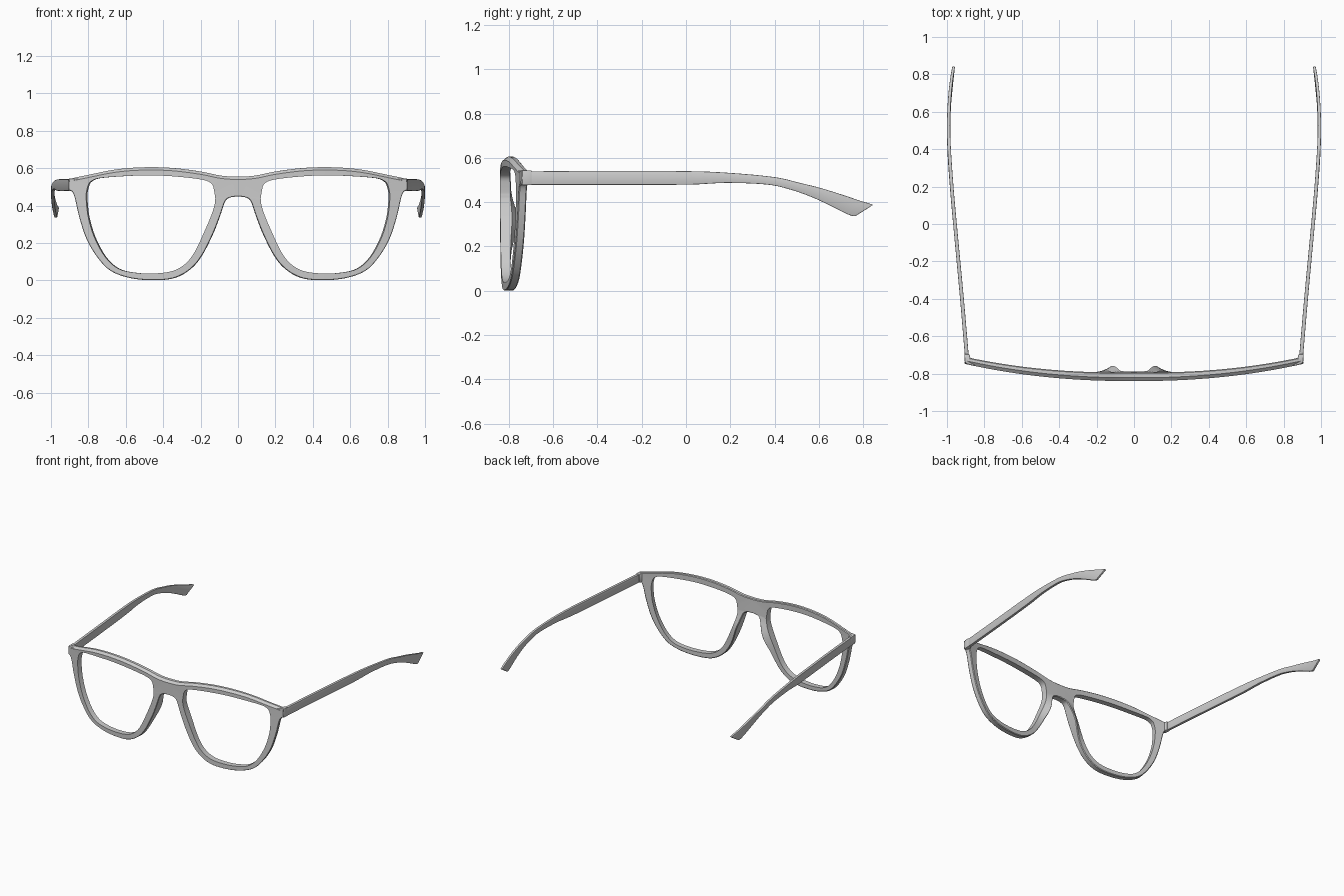
import bpy, bmesh, math
from mathutils import Vector

if "Cube" in bpy.data.objects:
    bpy.data.objects.remove(bpy.data.objects["Cube"])


def spline(pts, before, after, sub):
    """Catmull-Rom through pts, with ghost end points."""
    p = [Vector(q) for q in [before] + pts + [after]]
    out = []
    for i in range(1, len(p) - 2):
        a, b, c, d = p[i - 1:i + 3]
        for k in range(sub):
            t = k / sub
            out.append(0.5 * (2 * b + (c - a) * t + (2 * a - 5 * b + 4 * c - d) * t * t
                              + (3 * b - a - 3 * c + d) * t ** 3))
    return out + [p[-2]]


def finish(name, bm, bevel=0, angle=35):
    """Turn a bmesh of the +x half into a mirrored, smooth-shaded object."""
    bmesh.ops.recalc_face_normals(bm, faces=bm.faces)
    if bevel:
        edges = [e for e in bm.edges if e.calc_face_angle(0) > math.radians(40)]
        bmesh.ops.bevel(bm, geom=edges, offset=bevel, segments=2, profile=0.5, affect='EDGES')
    me = bpy.data.meshes.new(name)
    bm.to_mesh(me)
    bm.free()
    ob = bpy.data.objects.new(name, me)
    bpy.context.collection.objects.link(ob)
    ob.modifiers.new("mirror", 'MIRROR').merge_threshold = 0.0005
    bpy.ops.object.select_all(action='DESELECT')
    bpy.context.view_layer.objects.active = ob
    ob.select_set(True)
    bpy.ops.object.shade_smooth_by_angle(angle=math.radians(angle))
    return ob


# Front frame: paired outline points (x, z), rim outside and lens opening
outer = [(0, .555), (.09, .56), (.2, .582), (.35, .601), (.5, .605), (.65, .594), (.8, .565),
         (.893, .545), (.905, .535), (.905, .485), (.888, .475), (.873, .44), (.85, .34),
         (.81, .22), (.75, .12), (.68, .05), (.575, .012), (.45, .001), (.34, .013), (.255, .06),
         (.195, .13), (.138, .24), (.098, .34), (.07, .42), (.045, .442), (0, .448)]
inner = [(.127, .475), (.14, .515), (.19, .538), (.33, .555), (.48, .562), (.63, .556), (.745, .546),
         (.785, .53), (.80, .512), (.81, .475), (.812, .45), (.81, .41), (.80, .335),
         (.768, .23), (.71, .125), (.64, .063), (.55, .041), (.45, .037), (.35, .05), (.28, .09),
         (.23, .155), (.178, .265), (.14, .355), (.124, .41), (.122, .43), (.122, .445)]
out = spline(outer, (-.09, .56), (-.045, .442), 4)
inn = spline(inner, inner[-1], inner[0], 4)
n = len(out)


def bend(p, t):
    """Place an outline point on the wrapped front, t deep along its normal."""
    x = max(p.x, 0)
    slope = 0.253 * x ** 1.2
    k = t / math.hypot(1, slope)
    return (x - slope * k, -0.84 + 0.115 * x ** 2.2 + k, p.y)


bm = bmesh.new()
rows = []
for i in range(n):
    a = out[i - 1] if i else Vector((-out[1].x, out[1].y))
    b = out[i + 1] if i < n - 1 else Vector((-out[-2].x, out[-2].y))
    d = (b - a).normalized()
    nrm = Vector((-d.y, d.x))
    if i in (0, n - 1):
        nrm.x = 0
    top = max(0, nrm.y)
    c = 0.003 + 0.012 * top                      # wider chamfer along the brow
    o, q = out[i], inn[i]
    # nose pad swelling on the back of the rim
    pad = math.exp(-((o.y - .31) / .10) ** 2) if o.x < .4 else 0
    depth = .046 - .010 * max(o.x, 0)
    back = depth + .036 * pad
    section = [bend(q, 0), bend(o - nrm * c, 0), bend(o, .004 + .014 * top),
               bend(o, back - .005), bend(o - nrm * .005, back), bend(q, depth + .008 * pad)]
    rows.append([bm.verts.new(v) for v in section])
for i in range(n):
    r, s = rows[i], rows[(i + 1) % n]
    for k in range(6):
        if i == n - 1 and k in (1, 2, 3):        # left open on the mirror plane
            continue
        m = (k + 1) % 6
        bm.faces.new((r[k], r[m], s[m], s[k]))
finish("front_frame", bm)

# Hinge blocks turning the frame corners back to the temples
bm = bmesh.new()
plan = [(.850, -.757), (.893, -.749), (.905, -.737), (.907, -.696), (.880, -.696), (.874, -.718), (.850, -.723)]
lo = [bm.verts.new((x, y, .477)) for x, y in plan]
hi = [bm.verts.new((x, y, .544)) for x, y in plan]
bm.faces.new(lo)
bm.faces.new(hi)
for i in range(len(plan)):
    j = (i + 1) % len(plan)
    bm.faces.new((lo[i], lo[j], hi[j], hi[i]))
finish("hinge_block", bm, 0.004)

# Temple arms: (top y, top z, bottom y, bottom z, outer x at top, outer x at bottom)
stations = [(-.71, .539, -.71, .478, .904, .904), (-.4, .541, -.4, .478, .930, .930),
            (0, .54, 0, .479, .967, .967), (.2, .532, .18, .487, .984, .983),
            (.4, .513, .36, .480, .997, .996), (.51, .488, .46, .460, 1.0, .999),
            (.61, .463, .56, .426, .998, .998), (.71, .432, .65, .385, .991, .993),
            (.79, .405, .715, .352, .981, .986), (.828, .394, .75, .338, .974, .982),
            (.843, .387, .765, .337, .971, .980)]
path = spline(stations, stations[0], stations[-1], 4)
bm = bmesh.new()
rings = []
for i, (yt, zt, yb, zb, xt, xb) in enumerate(path):
    w = 0.021 - 0.007 * i / (len(path) - 1)
    rings.append([bm.verts.new(v) for v in ((xt - w, yt, zt), (xt, yt, zt), (xb, yb, zb), (xb - w, yb, zb))])
for r, s in zip(rings, rings[1:]):
    for k in range(4):
        m = (k + 1) % 4
        bm.faces.new((r[k], r[m], s[m], s[k]))
bm.faces.new(rings[0])
bm.faces.new(rings[-1])
finish("temple_arm", bm, 0.003)
